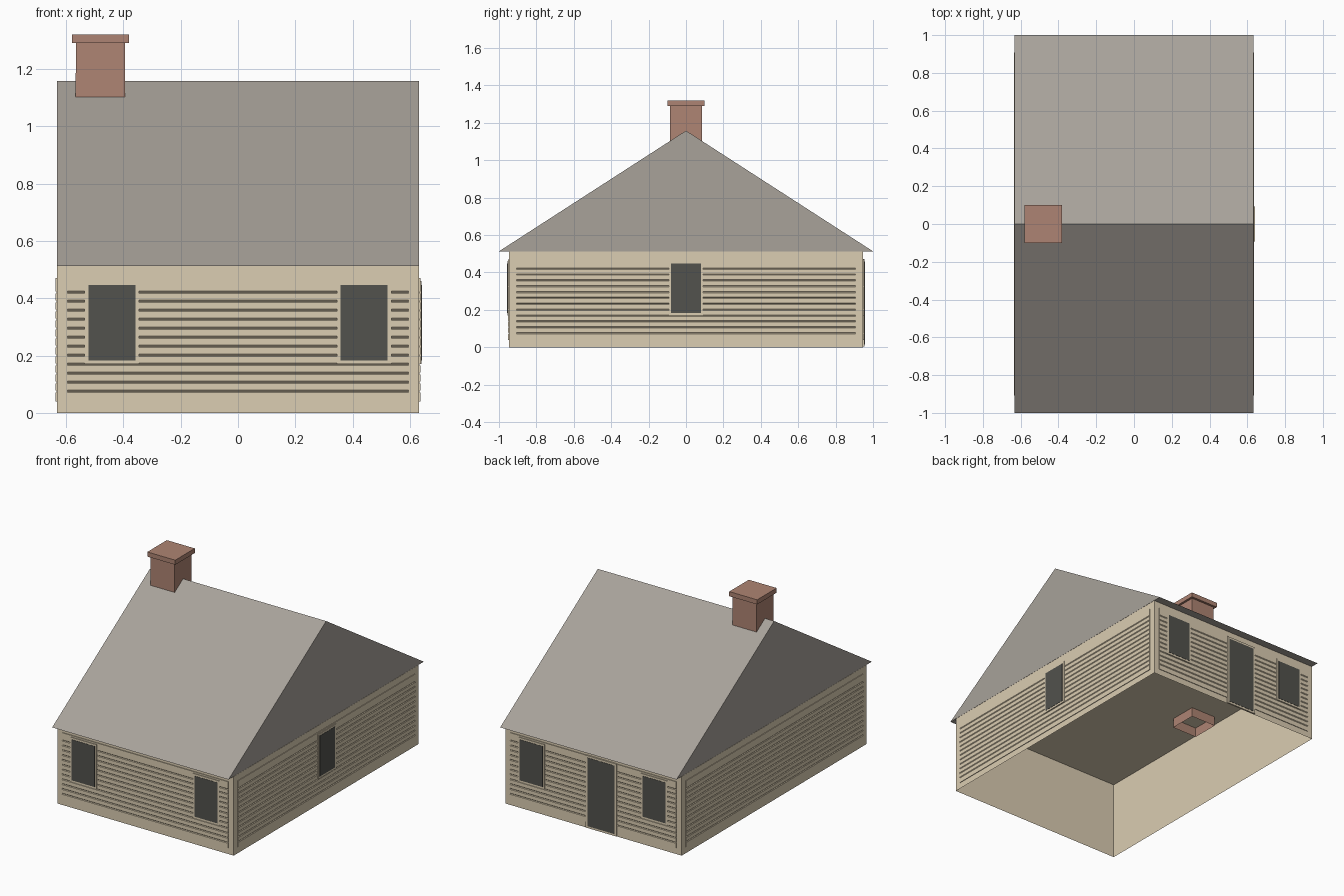
import bpy, bmesh
from mathutils import Matrix, Vector
from math import radians

cube = bpy.data.objects.get("Cube")
if cube:
    bpy.data.objects.remove(cube, do_unlink=True)


def material(name, rgb):
    lin = [((c / 255 + 0.055) / 1.055) ** 2.4 for c in rgb]
    m = bpy.data.materials.new(name)
    m.use_nodes = True
    m.diffuse_color = (*lin, 1)
    m.node_tree.nodes["Principled BSDF"].inputs["Base Color"].default_value = (*lin, 1)
    return m


BEIGE = material("beige_siding", (219, 205, 178))
GREY = material("grey_roof", (168, 162, 154))
BRICK = material("red_brick", (174, 132, 115))
DARK = material("dark_glass", (82, 82, 77))

WX, WY, WZ = 0.632, 0.947, 0.513      # wall half width, half depth, height


def finish(name, bm, mat, matrix=None):
    if matrix:
        bm.transform(matrix)
    mesh = bpy.data.meshes.new(name)
    bm.to_mesh(mesh)
    bm.free()
    mesh.materials.append(mat)
    ob = bpy.data.objects.new(name, mesh)
    bpy.context.collection.objects.link(ob)
    return ob


def box(name, lo, hi, mat, matrix=None, taper=1.0, open_bottom=False):
    bm = bmesh.new()
    bmesh.ops.create_cube(bm, size=1)
    lo, hi = Vector(lo), Vector(hi)
    for v in bm.verts:
        if v.co.z > 0:
            v.co.x *= taper
            v.co.y *= taper
        v.co = (lo + hi) / 2 + v.co * (hi - lo)
    if open_bottom:
        down = [f for f in bm.faces if f.normal.z < -0.9]
        bmesh.ops.delete(bm, geom=down, context='FACES_ONLY')
    return finish(name, bm, mat, matrix)


def extrude_profile(name, points, x0, x1, mat, matrix=None):
    """Extrude a closed (y, z) profile along x."""
    bm = bmesh.new()
    face = bm.faces.new([bm.verts.new((x0, y, z)) for y, z in points])
    out = bmesh.ops.extrude_face_region(bm, geom=[face])
    moved = [g for g in out["geom"] if isinstance(g, bmesh.types.BMVert)]
    bmesh.ops.translate(bm, verts=moved, vec=(x1 - x0, 0, 0))
    bmesh.ops.recalc_face_normals(bm, faces=bm.faces)
    return finish(name, bm, mat, matrix)


def side(angle, distance):
    """Put a part made on the plane y = 0, facing -y, on one wall."""
    return Matrix.Rotation(radians(angle), 4, 'Z') @ Matrix.Translation((0, -distance, 0))


SIDES = {
    "front": (side(0, WY), WX - 0.037),
    "left": (side(90, WX), WY - 0.04),
    "back": (side(180, WY), WX - 0.037),
    "right": (side(-90, WX), WY - 0.04),
}

# Walls, open underneath
box("walls", (-WX, -WY, 0), (WX, WY, WZ - 0.001), BEIGE, open_bottom=True)

# Siding panels with a row of narrow grooves
for label, (place, half) in SIDES.items():
    profile = [(0, 0.04), (-0.004, 0.04)]
    for i in range(12):
        z = 0.075 + i * 0.0314
        profile += [(-0.004, z - 0.004), (-0.0005, z), (-0.004, z + 0.004)]
    profile += [(-0.004, 0.47), (0, 0.47)]
    extrude_profile(label + "_siding", profile, -half, half, BEIGE, place)


# Windows and door: a framed plate with a dark pane
def opening(name, label, x, half, z0, z1, rim=0.013):
    place = SIDES[label][0]
    box(name + "_frame", (x - half, -0.008, z0), (x + half, 0, z1), BEIGE, place)
    box(name + "_pane", (x - half + rim, -0.0095, z0 + rim),
        (x + half - rim, -0.007, z1 - rim), DARK, place)


for label in ("front", "back"):
    for tag, x in (("a", -0.44), ("b", 0.44)):
        opening(f"{label}_window_{tag}", label, x, 0.095, 0.17, 0.46)
opening("left_window", "left", 0, 0.092, 0.17, 0.46)
opening("back_door", "back", 0.06, 0.11, 0.003, 0.472)

# Gable roof
extrude_profile("roof", [(-1, WZ), (1, WZ), (0, 1.158)], -WX, WX, GREY)

# Chimney shaft through the roof, and its cap
box("chimney", (-0.57, -0.09, 0.45), (-0.39, 0.09, 1.29), BRICK,
    taper=0.95, open_bottom=True)
box("chimney_cap", (-0.58, -0.1, 1.29), (-0.38, 0.1, 1.32), BRICK)
